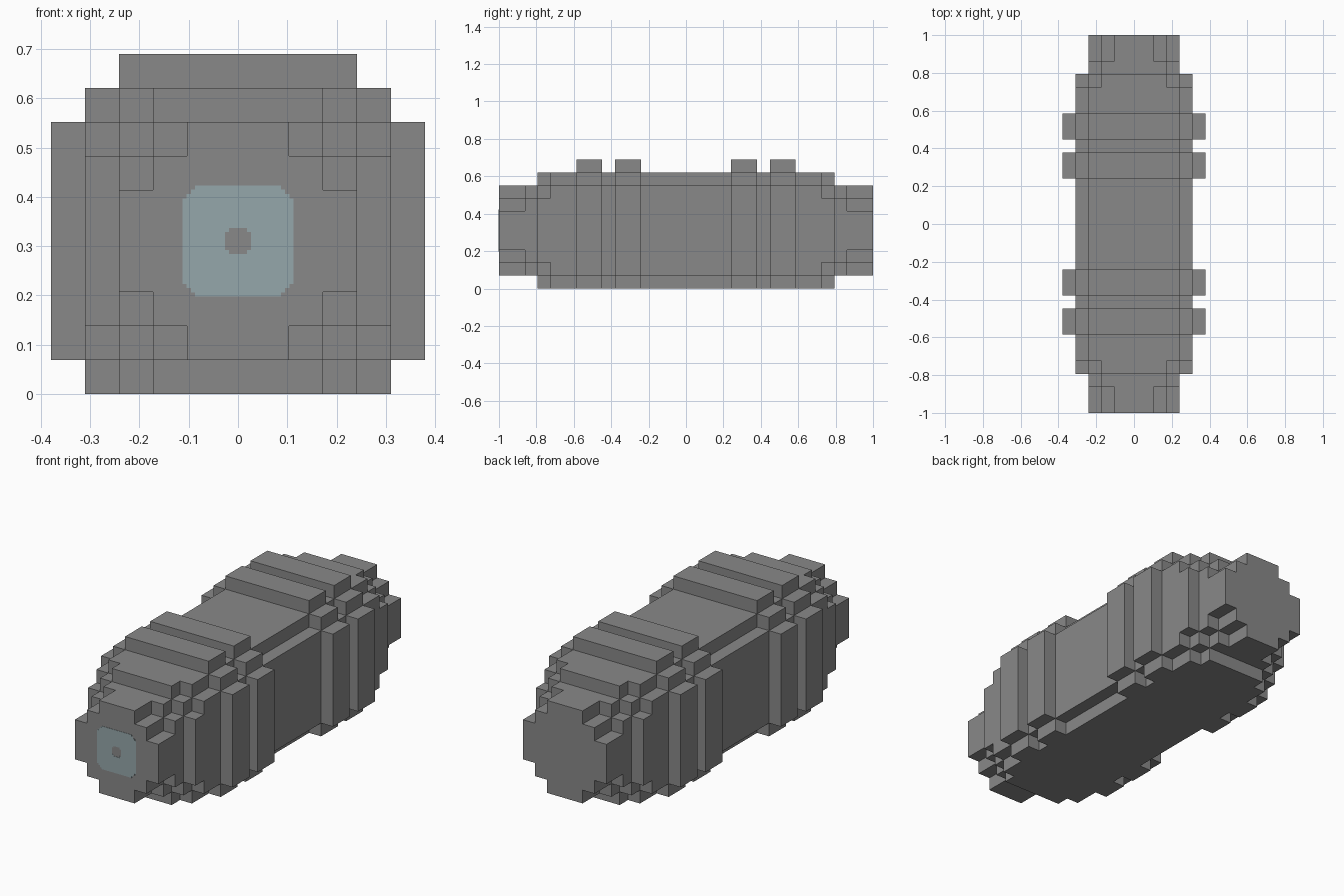
import bpy
import bmesh

cube = bpy.data.objects.get("Cube")
if cube:
    bpy.data.objects.remove(cube, do_unlink=True)

U = 2 / 29          # one block
MID = 4.5 * U       # height of the long axis


def material(name, rgb):
    mat = bpy.data.materials.new(name)
    mat.use_nodes = True
    color = (*rgb, 1)
    mat.diffuse_color = color
    node = next(n for n in mat.node_tree.nodes if n.type == "BSDF_PRINCIPLED")
    node.inputs["Base Color"].default_value = color
    return mat


grey = material("hull grey", (0.25, 0.25, 0.25))
blue = material("pale blue", (0.30, 0.385, 0.405))


def stepped_outline(corners, floor=-4.5):
    """Closed stair outline mirrored from the outer corners of one quarter."""
    quarter = []
    for i, (x, z) in enumerate(corners):
        quarter.append((x, z))
        if i + 1 < len(corners):
            quarter.append((x, corners[i + 1][1]))
    half = quarter + [(x, -z) for x, z in reversed(quarter)]
    loop = half + [(-x, z) for x, z in reversed(half)]
    loop = [(x, max(z, floor)) for x, z in loop]
    return [p for i, p in enumerate(loop) if p != loop[i - 1]]


def slab(name, loops, y0, y1, mat):
    """Extrude outlines along y; a second outline becomes a hole."""
    bm = bmesh.new()
    edges = []
    for loop in loops:
        verts = [bm.verts.new((x * U, y0 * U, MID + z * U)) for x, z in loop]
        edges += [bm.edges.new((v, verts[i - 1])) for i, v in enumerate(verts)]
    if len(loops) == 1:
        bm.faces.new(verts)
    else:
        bmesh.ops.triangle_fill(bm, use_beauty=True, edges=edges)
    out = bmesh.ops.extrude_face_region(bm, geom=bm.faces[:], use_keep_orig=True)
    moved = [g for g in out["geom"] if isinstance(g, bmesh.types.BMVert)]
    bmesh.ops.translate(bm, vec=(0, (y1 - y0) * U, 0), verts=moved)
    bmesh.ops.recalc_face_normals(bm, faces=bm.faces)
    mesh = bpy.data.meshes.new(name)
    bm.to_mesh(mesh)
    bm.free()
    mesh.materials.append(mat)
    obj = bpy.data.objects.new(name, mesh)
    bpy.context.collection.objects.link(obj)


# Cross-sections, in blocks from the axis
nose = stepped_outline([(1.5, 3.5), (2.5, 2.5), (3.5, 1.5)])
collar = stepped_outline([(2.5, 3.5), (3.5, 2.5)])
shoulder = stepped_outline([(2.5, 4.5), (3.5, 3.5), (4.5, 2.5)])
body = stepped_outline([(3.5, 4.5), (4.5, 3.5)])
ring = stepped_outline([(3.5, 5.5), (4.5, 4.5), (5.5, 3.5)])

# Hull sections from the middle outwards, repeated at both ends
slab("body_middle", [body], -3.5, 3.5, grey)
sections = [
    ("inner_ring", ring, 3.5, 5.5),
    ("body_gap", body, 5.5, 6.5),
    ("outer_ring", ring, 6.5, 8.5),
    ("body_end", body, 8.5, 10.5),
    ("shoulder", shoulder, 10.5, 11.5),
    ("collar", collar, 11.5, 12.5),
    ("nose", nose, 12.5, 14.5),
]
for end, side in (("front", -1), ("back", 1)):
    for name, outline, near, far in sections:
        slab(f"{end}_{name}", [outline], side * near, side * far, grey)

# Thin rounded window with a hole in the middle
rim = stepped_outline([(1.26, 1.63), (1.38, 1.52), (1.52, 1.38), (1.63, 1.26)])
hole = stepped_outline([(0.26, 0.38), (0.38, 0.26)])
slab("front_window", [rim, hole], -14.52, -14.49, blue)
